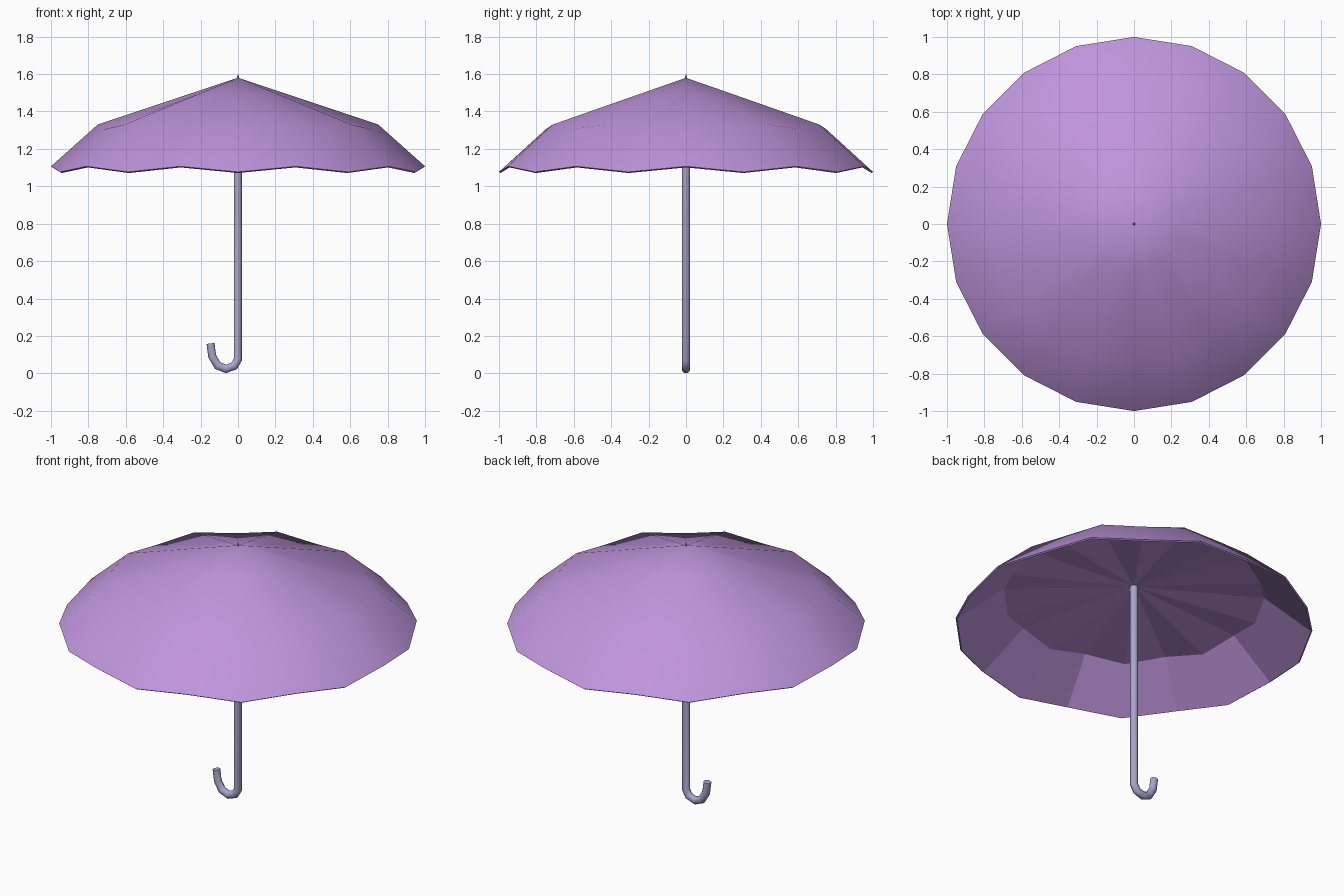
import bpy, bmesh, math
from mathutils import Vector

if "Cube" in bpy.data.objects:
    bpy.data.objects.remove(bpy.data.objects["Cube"])

def mat(name, rgb):
    m = bpy.data.materials.new(name)
    m.diffuse_color = (*rgb, 1)
    m.use_nodes = True
    m.node_tree.nodes["Principled BSDF"].inputs["Base Color"].default_value = m.diffuse_color
    return m

purple = mat("canopy purple", (0.52, 0.30, 0.72))
grey = mat("handle lavender grey", (0.40, 0.38, 0.61))

def finish(bm, name, material, angle, recalc=True):
    if recalc:
        bmesh.ops.recalc_face_normals(bm, faces=bm.faces)
    me = bpy.data.meshes.new(name)
    bm.to_mesh(me)
    bm.free()
    ob = bpy.data.objects.new(name, me)
    bpy.context.collection.objects.link(ob)
    me.materials.append(material)
    bpy.context.view_layer.objects.active = ob
    ob.select_set(True)
    bpy.ops.object.shade_smooth_by_angle(angle=math.radians(angle))
    ob.select_set(False)
    return ob

# canopy: 20-sided, alternate spokes sag to give a scalloped rim
N = 20

def spokes(bm, apex_z, rings, down):
    apex = bm.verts.new((0, 0, apex_z))
    out = [[bm.verts.new((r * math.cos(k * math.tau / N), r * math.sin(k * math.tau / N),
                          lo if k % 2 else hi)) for k in range(N)] for r, hi, lo in rings]
    def face(*vs):
        bm.faces.new(vs[::-1] if down else vs)
    for k in range(N):
        j = (k + 1) % N
        face(apex, out[0][k], out[0][j])
        for a, b in zip(out, out[1:]):
            face(a[j], a[k], b[k], b[j])
    return out[-1]

# outer skin with its thin hem
bm = bmesh.new()
spokes(bm, 1.58, [(0.25, 1.497, 1.487), (0.75, 1.33, 1.305),
                  (1.0, 1.107, 1.077), (0.992, 1.101, 1.071)], False)
finish(bm, "canopy", purple, 40, False)

# underside: a shallow ceiling well below the peak, then a sloped skirt
bm = bmesh.new()
spokes(bm, 1.35, [(0.73, 1.305, 1.27), (0.992, 1.101, 1.071)], True)
finish(bm, "canopy_underside", purple, 8, False)

# shaft and hooked handle: one tube swept along a path in the xz plane
path = [(0, 1.4), (0, 0.075), (-0.02, 0.04), (-0.065, 0.024),
        (-0.109, 0.042), (-0.138, 0.092), (-0.147, 0.16)]
R, S = 0.0225, 10
pts = [Vector((x, 0, z)) for x, z in path]
bm = bmesh.new()
prev = None
for i, p in enumerate(pts):
    a = (p - pts[i - 1]).normalized() if i else (pts[1] - p).normalized()
    b = (pts[i + 1] - p).normalized() if i < len(pts) - 1 else a
    t = (a + b).normalized()
    side = Vector((0, 1, 0))
    up = t.cross(side) / t.dot(a)
    ring = [bm.verts.new(p + R * (math.cos(k * math.tau / S) * side +
                                  math.sin(k * math.tau / S) * up)) for k in range(S)]
    if prev:
        for k in range(S):
            j = (k + 1) % S
            bm.faces.new((prev[k], prev[j], ring[j], ring[k]))
    else:
        bm.faces.new(ring)
    prev = ring
bm.faces.new(prev)
finish(bm, "shaft_and_handle", grey, 50)

# small pointed tip
bm = bmesh.new()
bmesh.ops.create_cone(bm, cap_ends=True, segments=8, radius1=0.01, radius2=0.002, depth=0.03)
bmesh.ops.translate(bm, verts=bm.verts, vec=(0, 0, 1.582))
finish(bm, "tip", grey, 40)
